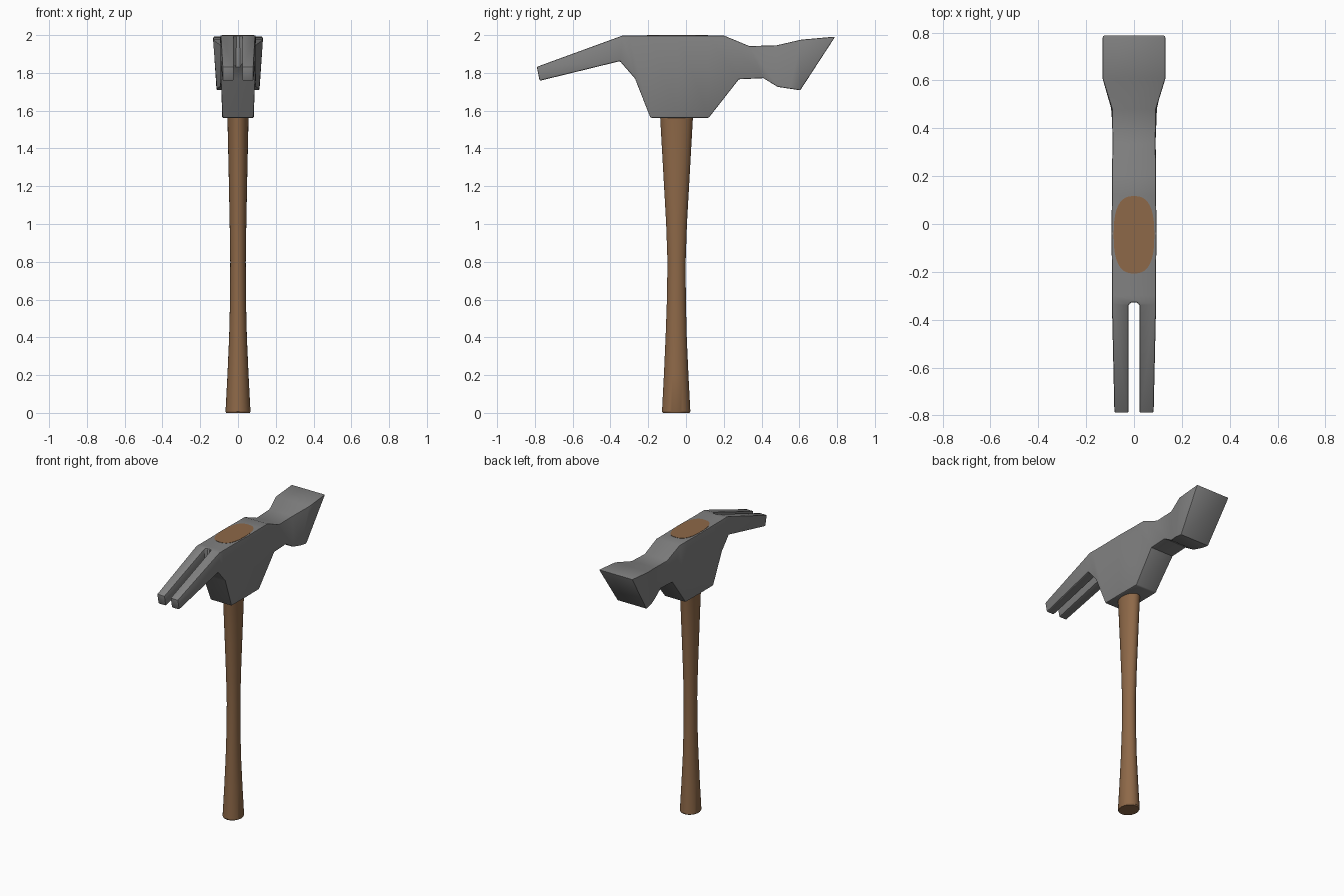
import bpy, bmesh, math

if "Cube" in bpy.data.objects:
    bpy.data.objects.remove(bpy.data.objects["Cube"])


def material(name, rgb):
    m = bpy.data.materials.new(name)
    m.diffuse_color = (*rgb, 1)
    m.use_nodes = True
    m.node_tree.nodes["Principled BSDF"].inputs["Base Color"].default_value = m.diffuse_color
    return m


def loft(name, rings, mat=None):
    """Skin a closed solid over rings that share one point count."""
    bm = bmesh.new()
    loops = [[bm.verts.new(p) for p in ring] for ring in rings]
    n = len(loops[0])
    for a, b in zip(loops, loops[1:]):
        for i in range(n):
            j = (i + 1) % n
            bm.faces.new((a[i], a[j], b[j], b[i]))
    bm.faces.new(loops[0][::-1])
    bm.faces.new(loops[-1])
    bmesh.ops.recalc_face_normals(bm, faces=bm.faces)
    me = bpy.data.meshes.new(name)
    bm.to_mesh(me)
    bm.free()
    ob = bpy.data.objects.new(name, me)
    bpy.context.collection.objects.link(ob)
    if mat:
        me.materials.append(mat)
    return ob


def activate(ob):
    bpy.ops.object.select_all(action='DESELECT')
    ob.select_set(True)
    bpy.context.view_layer.objects.active = ob


steel = material("grey steel", (0.22, 0.22, 0.22))
wood = material("brown wood", (0.27, 0.14, 0.065))

# Head stations from claw to poll: top y, z, half width; bottom y, z, half width
stations = [
    (-0.79, 1.832, 0.082, -0.775, 1.758, 0.082),
    (-0.335, 1.998, 0.092, -0.35, 1.862, 0.092),
    (-0.30, 1.998, 0.092, -0.27, 1.77, 0.092),
    (-0.19, 1.998, 0.092, -0.188, 1.562, 0.082),
    (-0.04, 1.998, 0.095, -0.04, 1.562, 0.084),
    (0.12, 1.998, 0.092, 0.12, 1.562, 0.082),
    (0.20, 1.998, 0.092, 0.28, 1.766, 0.090),
    (0.335, 1.942, 0.090, 0.41, 1.772, 0.090),
    (0.48, 1.946, 0.092, 0.485, 1.726, 0.096),
    (0.61, 1.976, 0.132, 0.55, 1.716, 0.112),
    (0.79, 1.992, 0.132, 0.605, 1.708, 0.114),
]
head = loft("hammer_head", [
    [(-tw, ty, tz), (tw, ty, tz), (bw, by, bz), (-bw, by, bz)]
    for ty, tz, tw, by, bz, bw in stations], steel)

# Slot between the two claw prongs, with a rounded end
slot = [(-0.023, -1), (-0.023, -0.34), (-0.014, -0.328),
        (0.014, -0.328), (0.023, -0.34), (0.023, -1)]
cutter = loft("slot_cutter", [[(x, y, z) for x, y in slot] for z in (1.5, 2.2)])
cutter.hide_render = True
activate(head)
cut = head.modifiers.new("slot", 'BOOLEAN')
cut.operation = 'DIFFERENCE'
cut.solver = 'EXACT'
cut.object = cutter
bpy.ops.object.modifier_apply(modifier=cut.name)
bpy.data.objects.remove(cutter)

# Slightly softened head edges
bev = head.modifiers.new("soft edges", 'BEVEL')
bev.width = 0.008
bev.segments = 2
bev.limit_method = 'ANGLE'
bev.angle_limit = math.radians(50)
bpy.ops.object.modifier_apply(modifier=bev.name)
bpy.ops.object.shade_smooth_by_angle(angle=math.radians(25))


# Handle, running through the head and flush with its top
def oval(z, cy, rx, ry, power=2.0, n=40):
    def axis(c):
        return math.copysign(abs(c) ** (2 / power), c)
    return [(rx * axis(math.cos(2 * math.pi * i / n)),
             cy + ry * axis(math.sin(2 * math.pi * i / n)), z) for i in range(n)]


handle = loft("handle", [
    oval(0, -0.052, 0.062, 0.070),
    oval(0.008, -0.052, 0.066, 0.075),
    oval(0.2, -0.052, 0.056, 0.065),
    oval(0.4, -0.052, 0.047, 0.056),
    oval(0.6, -0.051, 0.042, 0.050),
    oval(0.8, -0.050, 0.041, 0.048),
    oval(1.0, -0.050, 0.044, 0.055),
    oval(1.25, -0.050, 0.049, 0.069),
    oval(1.57, -0.050, 0.056, 0.087),
    oval(2.0, -0.045, 0.085, 0.162, 2.6),
], wood)
activate(handle)
bpy.ops.object.shade_smooth_by_angle(angle=math.radians(30))
